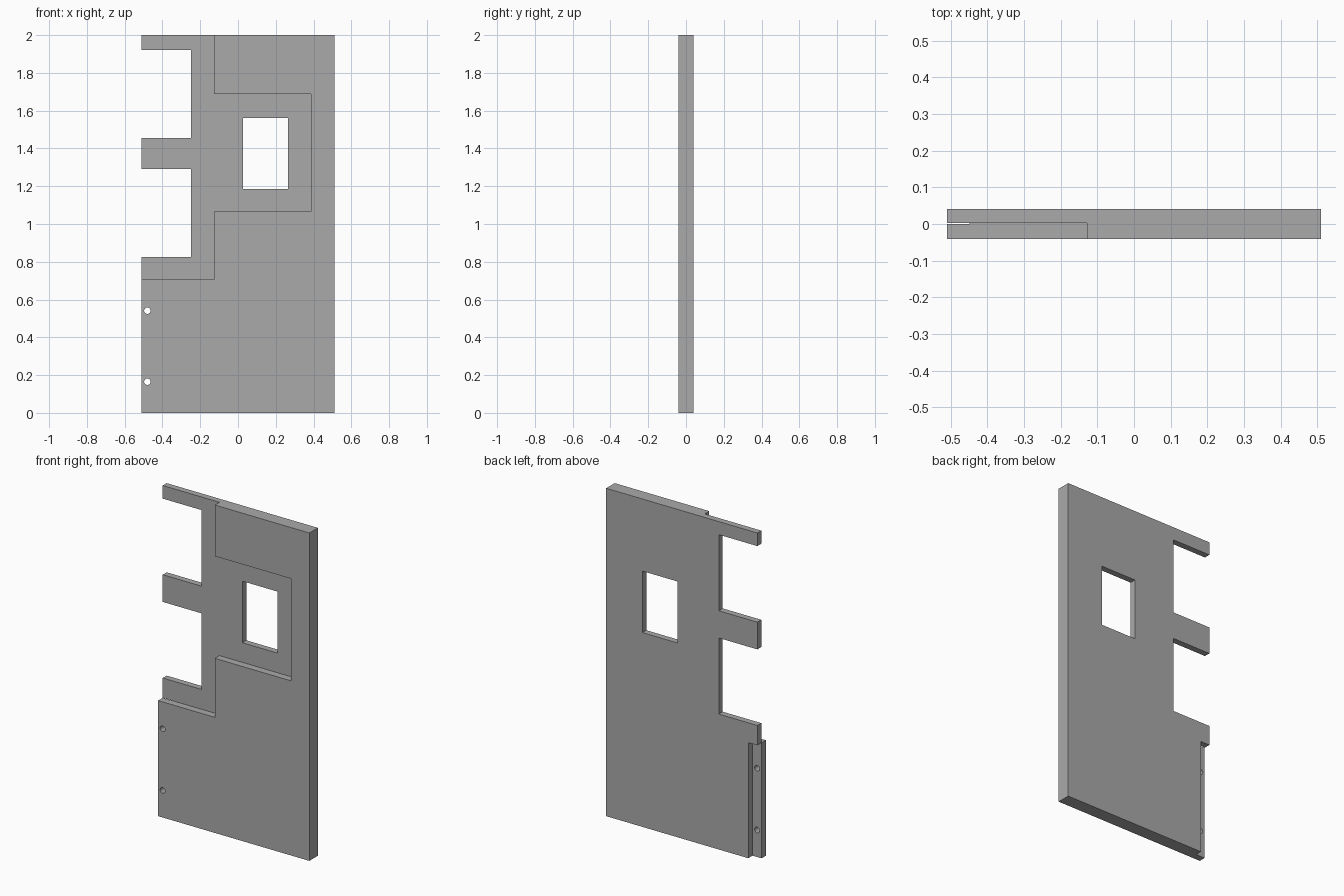
import bpy

if "Cube" in bpy.data.objects:
    bpy.data.objects.remove(bpy.data.objects["Cube"], do_unlink=True)

HALF_W, HALF_T, HEIGHT = 0.51, 0.041, 2.0
OVER = 0.1  # cutter overshoot past the panel faces

grey = bpy.data.materials.new("plain_grey")
grey.use_nodes = True
grey.diffuse_color = (0.4, 0.4, 0.4, 1)
grey.node_tree.nodes["Principled BSDF"].inputs["Base Color"].default_value = (0.4, 0.4, 0.4, 1)


def box(name, x, y, z):
    """Box from (min, max) ranges."""
    ranges = (x, y, z)
    bpy.ops.mesh.primitive_cube_add(size=1, location=[(a + b) / 2 for a, b in ranges])
    ob = bpy.context.object
    ob.name = name
    ob.scale = [b - a for a, b in ranges]
    bpy.ops.object.transform_apply(location=True, rotation=False, scale=True)
    return ob


def cut(target, cutter):
    """Subtract the cutter, then discard it."""
    cutter.hide_render = True
    mod = target.modifiers.new("cut", "BOOLEAN")
    mod.operation = "DIFFERENCE"
    mod.solver = "EXACT"
    mod.object = cutter
    bpy.context.view_layer.objects.active = target
    bpy.ops.object.modifier_apply(modifier=mod.name)
    bpy.data.objects.remove(cutter, do_unlink=True)


# Main slab
panel = box("door_panel", (-HALF_W, HALF_W), (-HALF_T, HALF_T), (0, HEIGHT))
edge = -HALF_W - OVER
through = (-HALF_T - OVER, HALF_T + OVER)
front = (-HALF_T - OVER, 0.003)

# Stepped recess on the front: side strip plus the wider bay around the window
cut(panel, box("side_recess", (edge, -0.128), front, (0.705, HEIGHT + OVER)))
cut(panel, box("window_recess", (-0.2, 0.386), front, (1.065, 1.688)))

# Window and the two edge notches that leave three tabs
cut(panel, box("window_opening", (0.027, 0.265), through, (1.185, 1.56)))
for bottom, top in ((0.826, 1.29), (1.456, 1.92)):
    cut(panel, box("edge_notch", (edge, -0.25), through, (bottom, top)))

# Rebate on the back leaving a thin front flange
cut(panel, box("back_rebate", (edge, -0.449), (0.0, HALF_T + OVER), (-OVER, 0.705)))

# Screw holes through the flange
for z in (0.165, 0.541):
    bpy.ops.mesh.primitive_cylinder_add(vertices=24, radius=0.017, depth=0.4,
                                        location=(-0.48, 0, z), rotation=(1.5708, 0, 0))
    cut(panel, bpy.context.object)

panel.data.materials.clear()
panel.data.materials.append(grey)
for poly in panel.data.polygons:
    poly.material_index = 0

bpy.ops.object.select_all(action="DESELECT")
panel.select_set(True)
bpy.context.view_layer.objects.active = panel
bpy.ops.object.shade_smooth_by_angle(angle=0.6)
